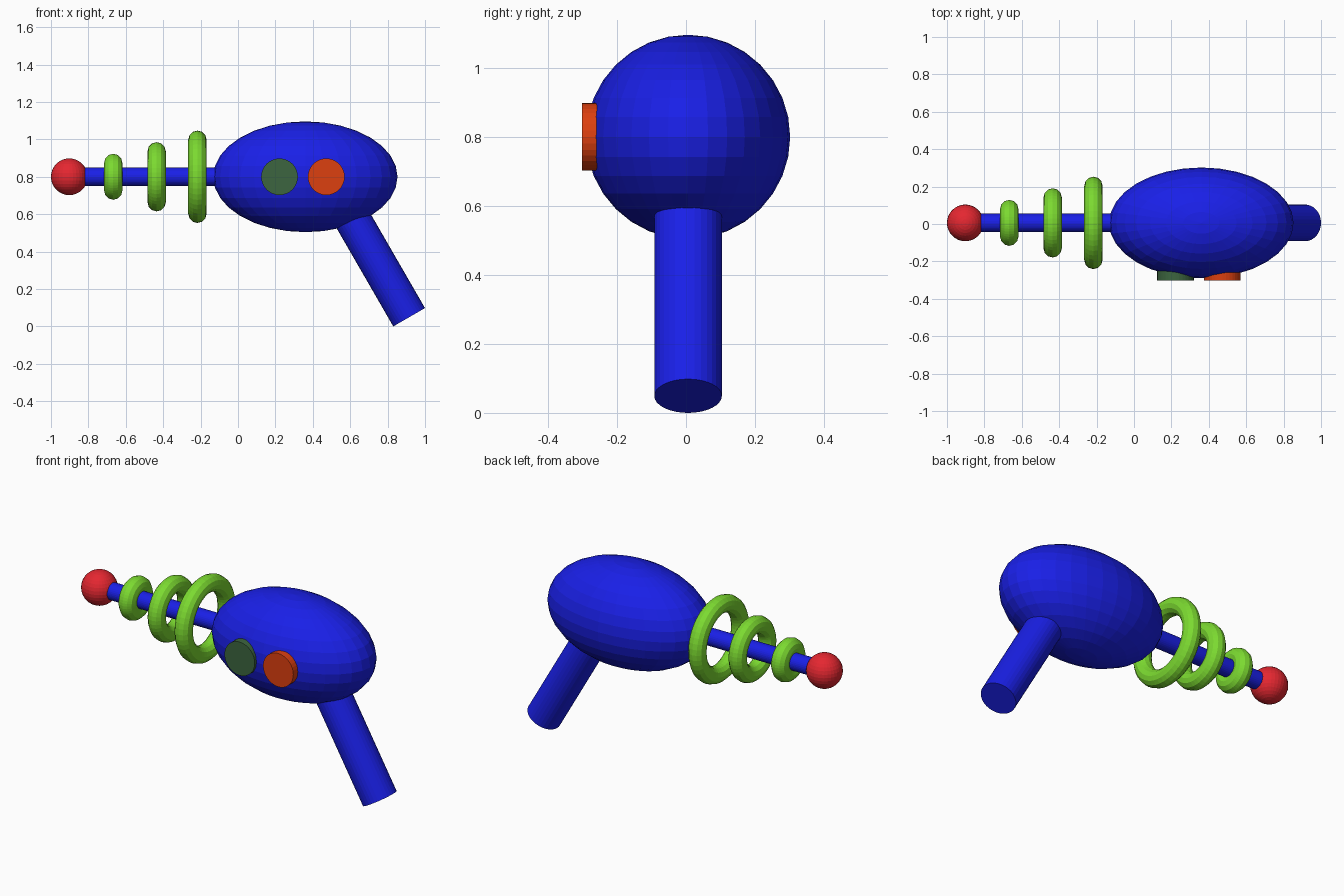
import bpy
from math import radians, sin, cos

if "Cube" in bpy.data.objects:
    bpy.data.objects.remove(bpy.data.objects["Cube"])

Y, Z = 0.006, 0.80  # shared axis of barrel and body


def material(name, rgb):
    m = bpy.data.materials.new(name)
    m.diffuse_color = (*rgb, 1)
    m.use_nodes = True
    m.node_tree.nodes["Principled BSDF"].inputs["Base Color"].default_value = m.diffuse_color
    return m


blue = material("blue", (0.01, 0.014, 0.80))
lime = material("lime", (0.20, 0.70, 0.03))
red = material("red", (0.78, 0.02, 0.03))
dark_green = material("dark_green", (0.045, 0.13, 0.05))
orange = material("orange", (0.72, 0.05, 0.005))


def finish(name, mat):
    ob = bpy.context.object
    ob.name = name
    ob.data.materials.append(mat)
    return ob


def ball(name, x, scale, mat):
    bpy.ops.mesh.primitive_uv_sphere_add(segments=32, ring_count=16, radius=1, location=(x, Y, Z))
    ob = finish(name, mat)
    ob.scale = scale


def rod(name, radius, depth, loc, rot, mat):
    bpy.ops.mesh.primitive_cylinder_add(vertices=32, radius=radius, depth=depth,
                                        location=loc, rotation=rot)
    finish(name, mat)


# Egg-shaped body and muzzle ball
ball("body", 0.36, (0.493, 0.296, 0.296), blue)
ball("muzzle_ball", -0.902, (0.098, 0.098, 0.098), red)

# Barrel from the ball into the body
rod("barrel", 0.049, 0.95, (-0.425, Y, Z), (0, radians(90), 0), blue)

# Tilted handle, measured upwards from its bottom centre
tilt, length = radians(30), 0.75
rod("handle", 0.098, length,
    (0.915 - sin(tilt) * length / 2, Y, 0.049 + cos(tilt) * length / 2),
    (0, -tilt, 0), blue)

# Rings growing towards the body
for i, (x, major) in enumerate([(-0.667, 0.074), (-0.435, 0.136), (-0.217, 0.198)]):
    bpy.ops.mesh.primitive_torus_add(major_segments=48, minor_segments=12,
                                     major_radius=major, minor_radius=0.049,
                                     location=(x, Y, Z), rotation=(0, radians(90), 0))
    finish(f"ring_{i + 1}", lime)

# Side buttons on the front face
for name, x, mat in (("green_button", 0.222, dark_green), ("orange_button", 0.472, orange)):
    rod(name, 0.098, 0.10, (x, -0.252, Z), (radians(90), 0, 0), mat)
